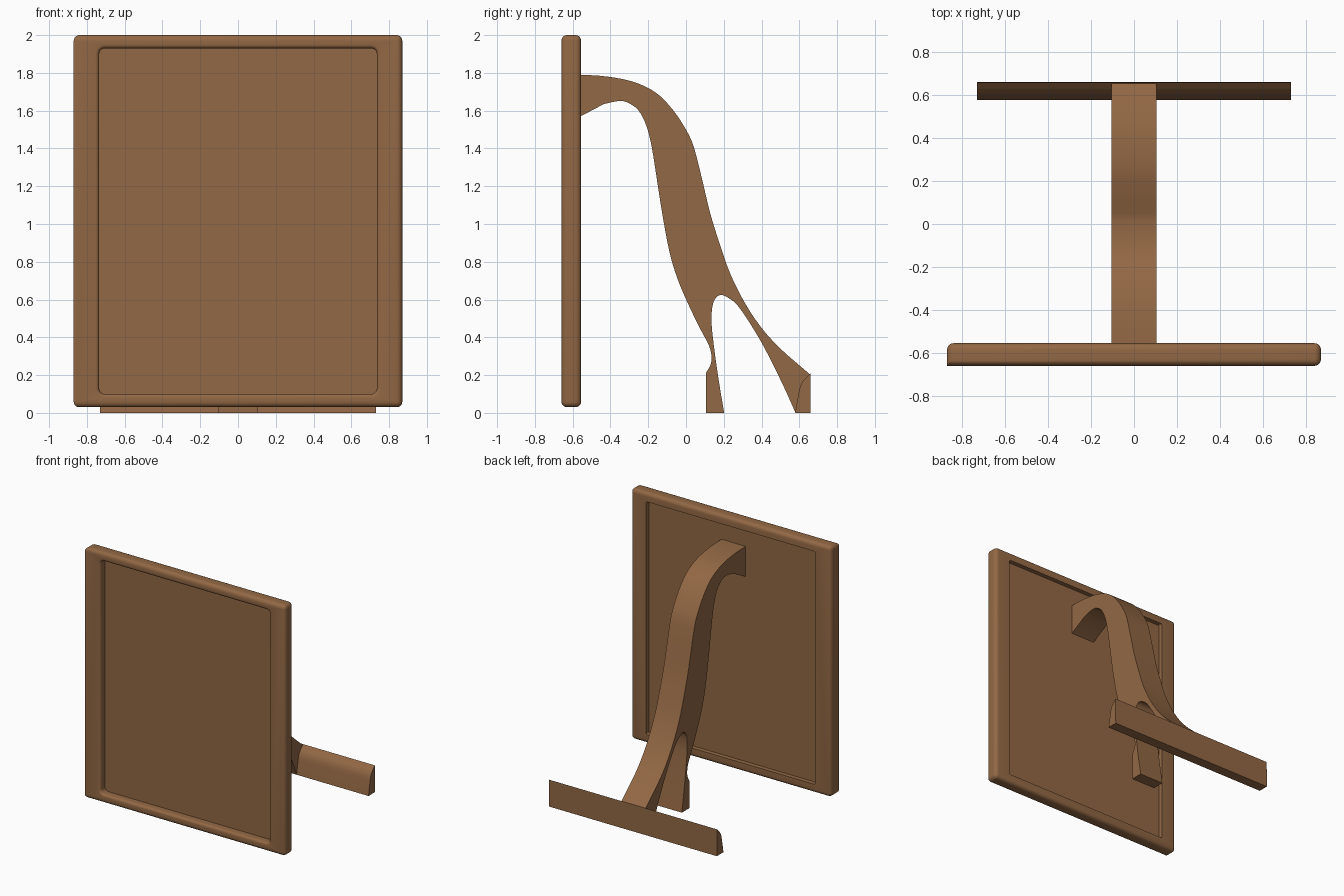
import bpy, bmesh, math
from mathutils import Vector

if "Cube" in bpy.data.objects:
    bpy.data.objects.remove(bpy.data.objects["Cube"])

wood = bpy.data.materials.new("warm brown wood")
wood.diffuse_color = (0.29, 0.138, 0.058, 1)
wood.use_nodes = True
wood.node_tree.nodes["Principled BSDF"].inputs["Base Color"].default_value = wood.diffuse_color


def finish(name, bm):
    bmesh.ops.recalc_face_normals(bm, faces=bm.faces[:])
    me = bpy.data.meshes.new(name)
    bm.to_mesh(me)
    bm.free()
    ob = bpy.data.objects.new(name, me)
    bpy.context.collection.objects.link(ob)
    me.materials.append(wood)
    return ob


def smooth(ob, angle=35):
    bpy.ops.object.select_all(action='DESELECT')
    ob.select_set(True)
    bpy.context.view_layer.objects.active = ob
    bpy.ops.object.shade_smooth_by_angle(angle=math.radians(angle))


def spline(pts, n=4):
    """Catmull-Rom curve through 2D points."""
    p = [Vector(q) for q in pts]
    p = [2 * p[0] - p[1]] + p + [2 * p[-1] - p[-2]]
    out = []
    for a, b, c, d in zip(p, p[1:], p[2:], p[3:]):
        for i in range(n):
            t = i / n
            out.append(0.5 * (2 * b + (c - a) * t + (2 * a - 5 * b + 4 * c - d) * t * t
                              + (3 * b - a - 3 * c + d) * t ** 3))
    return out + [p[-2]]


def extrude_x(name, outline, half):
    """Side profile (y, z) extruded across x."""
    bm = bmesh.new()
    f = bm.faces.new([bm.verts.new((-half, y, z)) for y, z in outline])
    r = bmesh.ops.extrude_face_region(bm, geom=[f])
    bmesh.ops.translate(bm, vec=(2 * half, 0, 0),
                        verts=[v for v in r['geom'] if isinstance(v, bmesh.types.BMVert)])
    ob = finish(name, bm)
    smooth(ob)
    return ob


def rounded_rect(hx, hz, r, n=6):
    pts = []
    for k, (sx, sz) in enumerate([(1, 1), (-1, 1), (-1, -1), (1, -1)]):
        for i in range(n + 1):
            a = math.pi / 2 * (k + i / n)
            pts.append((sx * (hx - r) + r * math.cos(a), sz * (hz - r) + r * math.sin(a)))
    return pts


def loft_cutter(name, rings, cz):
    """Closed solid through rounded rectangles given as (y, half x, half z, radius)."""
    bm = bmesh.new()
    loops = [[bm.verts.new((x, y, cz + z)) for x, z in rounded_rect(hx, hz, r)]
             for y, hx, hz, r in rings]
    for a, b in zip(loops, loops[1:]):
        for i in range(len(a)):
            j = (i + 1) % len(a)
            bm.faces.new((a[i], a[j], b[j], b[i]))
    bm.faces.new(loops[0])
    bm.faces.new(loops[-1])
    ob = finish(name, bm)
    ob.hide_render = True
    return ob


# Framed board: rounded slab, the front left upright edge stays sharp
bm = bmesh.new()
bmesh.ops.create_cube(bm, size=1)
for v in bm.verts:
    v.co = (v.co.x * 1.74, v.co.y * 0.105 - 0.6075, v.co.z * 1.97 + 1.015)
edges = [e for e in bm.edges if not all(v.co.x < 0 and v.co.y < -0.6 for v in e.verts)]
bmesh.ops.bevel(bm, geom=edges, offset=0.03, segments=5, profile=0.5, affect='EDGES')
board = finish("framed_board", bm)

# Recesses: front one with a rounded lip, back one straight
lip = [(-0.64 - 0.02 * math.sin(a), 0.02 * (1 - math.cos(a)))
       for a in [math.pi / 2 * i / 5 for i in range(6)]]
front = [(-0.60, 0.735, 0.915, 0.03)]
front += [(y, 0.735 + g, 0.915 + g, 0.03 + g) for y, g in lip]
front += [(-0.70, 0.755, 0.935, 0.05)]
back = [(-0.59, 0.735, 0.915, 0.01), (-0.50, 0.735, 0.915, 0.01)]
for name, rings in (("front_cutter", front), ("back_cutter", back)):
    cutter = loft_cutter(name, rings, 1.015)
    mod = board.modifiers.new(name, 'BOOLEAN')
    mod.object = cutter
    mod.operation = 'DIFFERENCE'
    mod.solver = 'EXACT'
    bpy.ops.object.select_all(action='DESELECT')
    board.select_set(True)
    bpy.context.view_layer.objects.active = board
    bpy.ops.object.modifier_apply(modifier=name)
    bpy.data.objects.remove(cutter)
smooth(board)

# Curved support post that splits into two legs
outer = spline([(-0.592, 1.79), (-0.46, 1.785), (-0.325, 1.765), (-0.22, 1.73), (-0.14, 1.68),
                (-0.07, 1.605), (-0.015, 1.525), (0.03, 1.44), (0.06, 1.34), (0.095, 1.195),
                (0.13, 1.05), (0.18, 0.89), (0.235, 0.735), (0.31, 0.585), (0.40, 0.45),
                (0.505, 0.335), (0.655, 0.205)], 3)
arch = spline([(0.58, 0), (0.51, 0.155), (0.415, 0.345), (0.335, 0.48), (0.272, 0.57),
               (0.23, 0.605), (0.188, 0.625), (0.157, 0.607), (0.14, 0.565), (0.135, 0.48),
               (0.147, 0.36), (0.172, 0.18), (0.202, 0)], 3)
inner = spline([(0.105, 0.21), (0.13, 0.255), (0.135, 0.30), (0.12, 0.36), (0.07, 0.455),
                (0.01, 0.58), (-0.045, 0.71), (-0.087, 0.85), (-0.125, 1.05), (-0.157, 1.255),
                (-0.18, 1.40), (-0.205, 1.505), (-0.24, 1.585), (-0.285, 1.63),
                (-0.345, 1.652), (-0.435, 1.635)], 3)
extrude_x("support_post",
          outer + [(0.655, 0)] + arch + [(0.105, 0)] + inner + [(-0.592, 1.552)], 0.105)

# Wide rear foot bar with a curved front face
curve = spline([(0.578, 0), (0.59, 0.07), (0.61, 0.155), (0.658, 0.21)])
extrude_x("rear_foot_bar", curve + [(0.66, 0)], 0.73)
